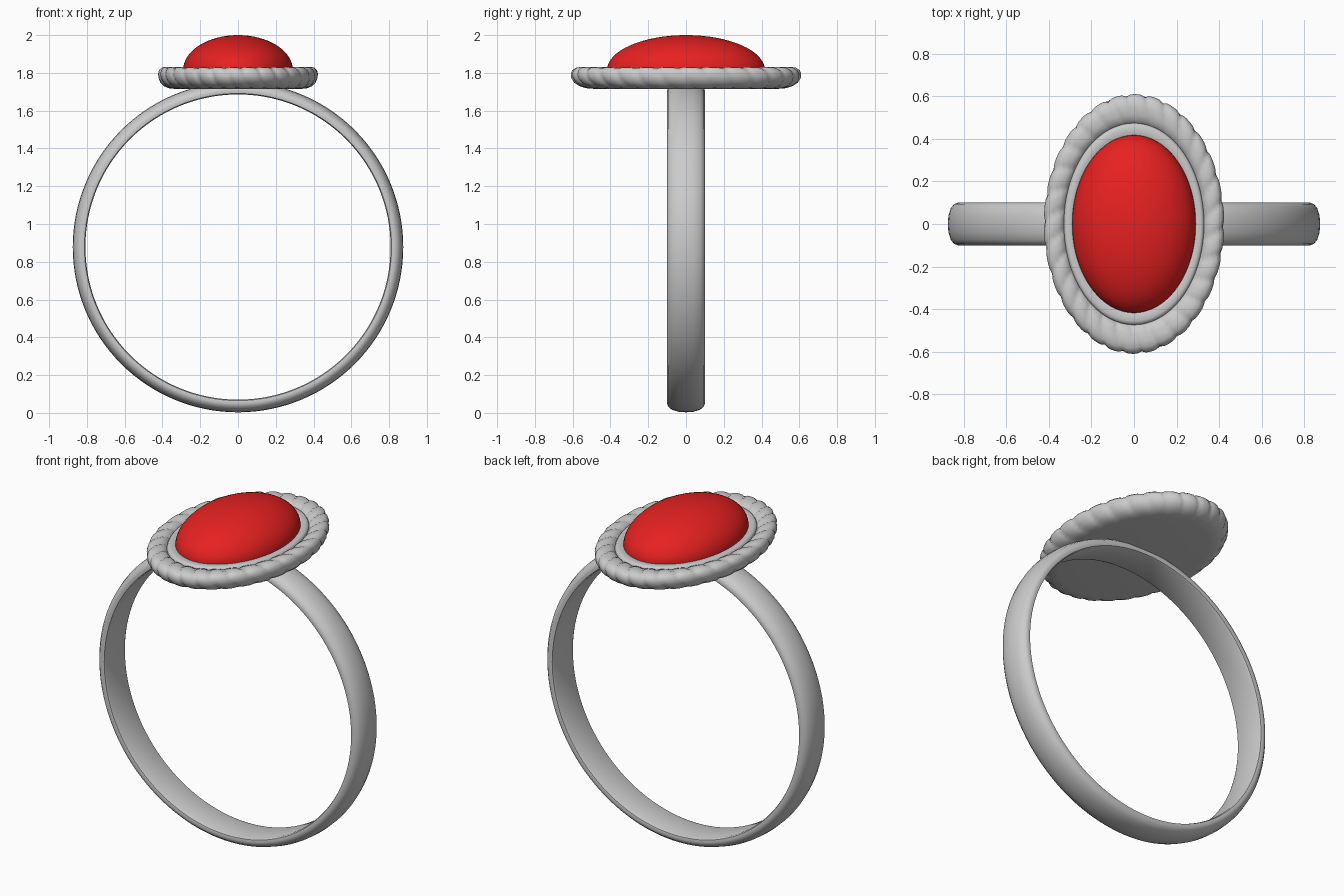
import bpy, bmesh
from math import cos, sin, pi, atan2

if "Cube" in bpy.data.objects:
    bpy.data.objects.remove(bpy.data.objects["Cube"])


def make_object(name, bm, angle=50, color=None):
    bmesh.ops.remove_doubles(bm, verts=bm.verts, dist=1e-5)
    bmesh.ops.recalc_face_normals(bm, faces=bm.faces)
    me = bpy.data.meshes.new(name)
    bm.to_mesh(me)
    bm.free()
    ob = bpy.data.objects.new(name, me)
    bpy.context.collection.objects.link(ob)
    if color:
        mat = bpy.data.materials.new(name + "_red")
        mat.diffuse_color = color
        mat.use_nodes = True
        mat.node_tree.nodes["Principled BSDF"].inputs["Base Color"].default_value = mat.diffuse_color
        me.materials.append(mat)
    bpy.ops.object.select_all(action='DESELECT')
    ob.select_set(True)
    bpy.context.view_layer.objects.active = ob
    bpy.ops.object.shade_smooth_by_angle(angle=angle * pi / 180)
    return ob


def loft(rows, point, segs, closed):
    """Sweep a list of profile rows around; point(row, angle) gives a position."""
    bm = bmesh.new()
    rings = [[bm.verts.new(point(r, 2 * pi * i / segs)) for i in range(segs)]
             for r in rows]
    pairs = list(zip(rings, rings[1:]))
    if closed:
        pairs.append((rings[-1], rings[0]))
    for a, b in pairs:
        for i in range(segs):
            j = (i + 1) % segs
            bm.faces.new((a[i], a[j], b[j], b[i]))
    if not closed:
        bm.faces.new(rings[0])
        bm.faces.new(rings[-1])
    return bm


# Band: flat inside, rounded outside
band_profile = [(-0.085, 0.808), (0.085, 0.808), (0.097, 0.813), (0.1, 0.828),
                (0.094, 0.845), (0.075, 0.861), (0.04, 0.872), (0, 0.875),
                (-0.04, 0.872), (-0.075, 0.861), (-0.094, 0.845),
                (-0.1, 0.828), (-0.097, 0.813)]
make_object("band", loft(band_profile,
            lambda p, a: (p[1] * cos(a), p[0], 0.878 + p[1] * sin(a)), 128, True))

# Oval setting: all rings are ellipses with the same proportions
ASPECT = 0.695
FLUTES = 30


def oval(r, z, a):
    return (ASPECT * r * cos(a), r * sin(a), z)


# Rope rim: radius, height, groove depth
rim_profile = [(0.48, 1.715, 0), (0.53, 1.719, 0.2), (0.565, 1.73, 0.6),
               (0.592, 1.748, 1), (0.607, 1.772, 1), (0.61, 1.795, 1),
               (0.602, 1.815, 1), (0.582, 1.828, 1), (0.55, 1.832, 1),
               (0.515, 1.829, 1), (0.487, 1.82, 0.8), (0.473, 1.803, 0.2),
               (0.46, 1.785, 0)]


def rim_point(p, a):
    r, z, k = p
    t = atan2(z - 1.77, r - 0.535)          # position around the rim section
    wave = abs(sin(0.5 * FLUTES * a + 0.9 * t))
    d = 0.012 * k * (1 - wave) ** 2         # narrow slanted grooves
    return oval(r - d * cos(t), z - d * sin(t), a)


make_object("rope_rim", loft(rim_profile, rim_point, 300, False), 60)

# Plain bezel around the stone
bezel_profile = [(0.475, 1.75), (0.474, 1.808), (0.467, 1.818), (0.455, 1.822),
                 (0.425, 1.822), (0.41, 1.815), (0.405, 1.79)]
make_object("bezel", loft(bezel_profile, lambda p, a: oval(*p, a), 96, False))

# Domed cabochon stone
dome = [(0.418, 1.795)] + [(0.418 * cos(t * pi / 32), 1.815 + 0.185 * sin(t * pi / 32))
                           for t in range(16)] + [(0.002, 2.0)]
make_object("stone", loft(dome, lambda p, a: oval(*p, a), 96, False),
            50, (0.8, 0.015, 0.015, 1))
